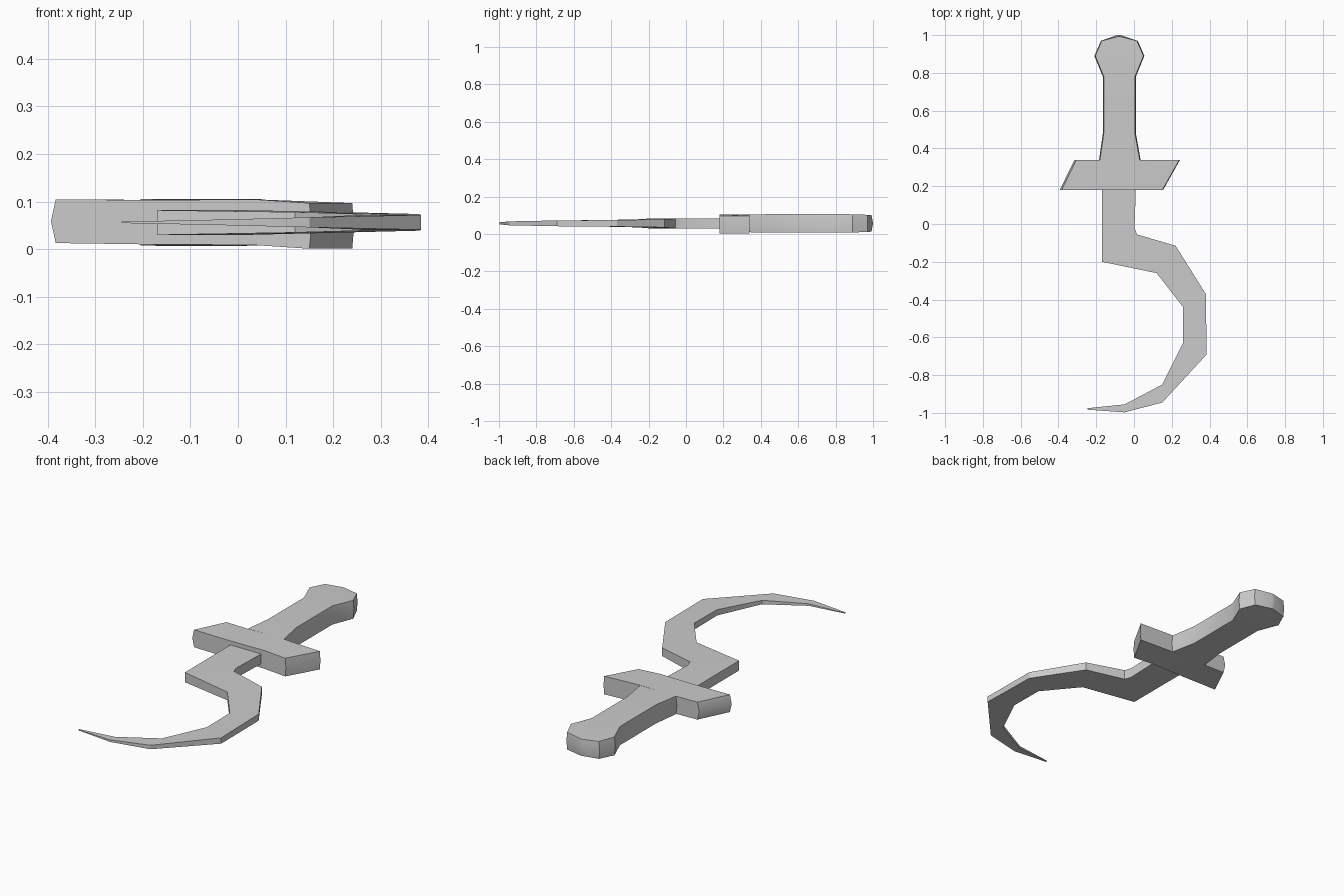
import bpy
import bmesh
import math
from mathutils import Vector

cube = bpy.data.objects.get("Cube")
if cube:
    bpy.data.objects.remove(cube, do_unlink=True)

# Single plain grey
grey = bpy.data.materials.new("plain_grey")
grey.use_nodes = True
colour = (0.6, 0.6, 0.6, 1)
grey.diffuse_color = colour
grey.node_tree.nodes["Principled BSDF"].inputs["Base Color"].default_value = colour


def build_bar(name, sections, side_bulge=0.0, first_bulge=0.0, last_bulge=0.0):
    """Loft a flat bar through sections: (edge a, edge b, bottom, top)."""
    bm = bmesh.new()
    mids = [(Vector(a) + Vector(b)) / 2 for a, b, _, _ in sections]
    rings = []
    for i, (a, b, low, high) in enumerate(sections):
        a, b = Vector(a), Vector(b)
        push = (a - b).normalized() * side_bulge
        end = Vector((0, 0))
        if i == 0:
            end = (mids[0] - mids[1]).normalized() * first_bulge
        elif i == len(sections) - 1:
            end = (mids[-1] - mids[-2]).normalized() * last_bulge
        middle = (low + high) / 2
        ring = [(a, low), (a + push + end, middle), (a, high),
                (b, high), (b - push + end, middle), (b, low)]
        rings.append([bm.verts.new((p.x, p.y, z)) for p, z in ring])
    for r, s in zip(rings, rings[1:]):
        for k in range(6):
            n = (k + 1) % 6
            bm.faces.new((r[k], r[n], s[n], s[k]))
    for r in (rings[0], rings[-1]):
        bm.faces.new((r[0], r[1], r[4], r[5]))
        bm.faces.new((r[1], r[2], r[3], r[4]))
    bmesh.ops.recalc_face_normals(bm, faces=bm.faces)
    mesh = bpy.data.meshes.new(name)
    bm.to_mesh(mesh)
    bm.free()
    mesh.materials.append(grey)
    obj = bpy.data.objects.new(name, mesh)
    bpy.context.collection.objects.link(obj)
    bpy.ops.object.select_all(action="DESELECT")
    obj.select_set(True)
    bpy.context.view_layer.objects.active = obj
    bpy.ops.object.shade_smooth_by_angle(angle=math.radians(30))
    return obj


# Hooked blade, thinning to the tip
build_bar("blade", [
    ((-0.17, 0.2), (0.01, 0.2), 0.03, 0.082),
    ((-0.17, -0.02), (0.003, -0.02), 0.03, 0.082),
    ((-0.17, -0.2), (0.015, -0.055), 0.03, 0.082),
    ((0.12, -0.26), (0.22, -0.115), 0.035, 0.078),
    ((0.26, -0.44), (0.38, -0.37), 0.039, 0.074),
    ((0.26, -0.63), (0.385, -0.69), 0.041, 0.072),
    ((0.15, -0.85), (0.15, -0.945), 0.046, 0.067),
    ((-0.05, -0.955), (-0.05, -0.997), 0.051, 0.062),
    ((-0.245, -0.975), (-0.245, -0.983), 0.055, 0.058),
])

# Slanted crossguard
build_bar("crossguard", [
    ((-0.383, 0.18), (-0.305, 0.34), 0.013, 0.105),
    ((-0.18, 0.18), (-0.18, 0.34), 0.01, 0.103),
    ((0.03, 0.18), (0.03, 0.34), 0.009, 0.105),
    ((0.15, 0.18), (0.24, 0.34), 0.001, 0.097),
], first_bulge=0.01, last_bulge=0.004)

# Grip flaring into a faceted pommel
build_bar("grip_and_pommel", [
    ((-0.18, 0.34), (0.03, 0.34), 0.009, 0.104),
    ((-0.16, 0.48), (0.005, 0.48), 0.007, 0.106),
    ((-0.16, 0.78), (0.005, 0.78), 0.007, 0.106),
    ((-0.205, 0.89), (0.05, 0.89), 0.008, 0.105),
    ((-0.17, 0.97), (0.015, 0.97), 0.01, 0.102),
    ((-0.085, 0.992), (-0.075, 0.992), 0.012, 0.1),
], side_bulge=0.005, last_bulge=0.008)
